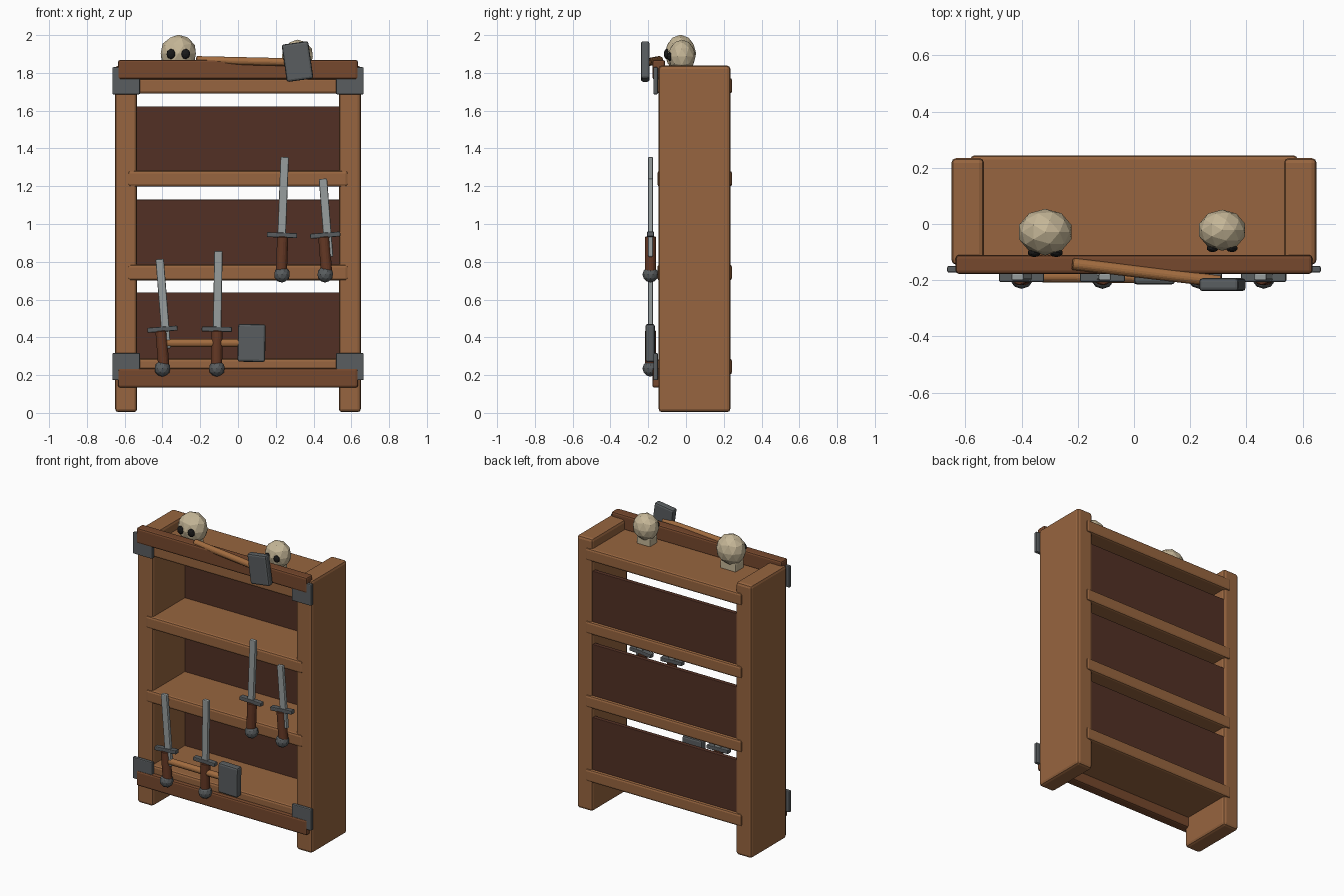
import bpy
from math import radians
from mathutils import Vector

if "Cube" in bpy.data.objects:
    bpy.data.objects.remove(bpy.data.objects["Cube"])


def material(name, rgb):
    m = bpy.data.materials.new(name)
    m.diffuse_color = (*rgb, 1)
    m.use_nodes = True
    m.node_tree.nodes["Principled BSDF"].inputs["Base Color"].default_value = m.diffuse_color
    return m


WOOD = material("oak", (0.31, 0.13, 0.05))
TRIM = material("trim_wood", (0.18, 0.065, 0.026))
PANEL = material("dark_wood", (0.085, 0.03, 0.018))
HANDLE = material("handle_wood", (0.36, 0.15, 0.05))
GRIP = material("leather", (0.13, 0.04, 0.018))
IRON = material("iron", (0.10, 0.11, 0.115))
BLADE = material("steel", (0.31, 0.34, 0.34))
BONE = material("bone", (0.56, 0.47, 0.31))
BLACK = material("socket", (0.01, 0.01, 0.01))


def finish(name, mat, bevel=0, segments=2):
    o = bpy.context.object
    o.name = name
    o.data.materials.append(mat)
    if bevel:
        b = o.modifiers.new("bevel", 'BEVEL')
        b.width = bevel
        b.segments = segments
    return o


def box(name, center, size, mat, bevel=0.006, tilt=0, segments=2):
    bpy.ops.mesh.primitive_cube_add(size=1, location=center)
    o = bpy.context.object
    o.scale = size
    bpy.ops.object.transform_apply(location=False, rotation=False, scale=True)
    o.rotation_euler.y = radians(tilt)
    return finish(name, mat, bevel, segments)


def rod(name, a, b, radius, mat, sides=10):
    a, b = Vector(a), Vector(b)
    bpy.ops.mesh.primitive_cylinder_add(vertices=sides, radius=radius,
                                        depth=(b - a).length, location=(a + b) / 2)
    bpy.context.object.rotation_euler = (b - a).to_track_quat('Z', 'Y').to_euler()
    return finish(name, mat, 0.004, 1)


def ball(name, center, radii, mat, subdivisions=2):
    bpy.ops.mesh.primitive_ico_sphere_add(subdivisions=subdivisions, radius=1, location=center)
    bpy.context.object.scale = radii
    return finish(name, mat)


# Side boards and the iron corner plates
for side, s in (("left", -1), ("right", 1)):
    box(side + "_side_board", (s * 0.592, 0.045, 0.921), (0.117, 0.38, 1.835), WOOD, 0.018)
    for level, z in (("lower", 0.245), ("upper", 1.758)):
        box(f"{side}_{level}_corner_plate", (s * 0.592, -0.161, z), (0.146, 0.024, 0.144), IRON, 0.006)

# Shelves
for i, z in enumerate((0.245, 0.743, 1.24, 1.732)):
    box(f"shelf_{i + 1}", (0, 0.046, z), (1.165, 0.396, 0.084), WOOD, 0.014)

# Back panels, with a gap under the shelf above
for i, z in enumerate((0.445, 0.937, 1.43)):
    box(f"back_panel_{i + 1}", (0, 0.212, z), (1.09, 0.03, 0.385), PANEL, 0.004)

# Front trim rails
box("bottom_trim", (0, -0.144, 0.185), (1.27, 0.068, 0.103), TRIM, 0.012)
box("top_trim", (0, -0.144, 1.817), (1.27, 0.068, 0.103), TRIM, 0.012)

# Swords: x, pommel height, blade bottom, blade tip, tilt
SWORDS = ((-0.400, 0.235, 0.34, 0.815, -4.5), (-0.112, 0.235, 0.34, 0.857, 1),
          (0.233, 0.733, 0.825, 1.355, 2.2), (0.462, 0.733, 0.825, 1.24, -4.5))
for i, (x, z, low, tip, tilt) in enumerate(SWORDS):
    n = f"sword_{i + 1}_"
    y = -0.188
    ball(n + "pommel", (x, y, z), (0.043,) * 3, IRON)
    g = rod(n + "grip", (x, y, z), (x, y, z + 0.2), 0.031, GRIP)
    g.rotation_euler = (0, radians(tilt), 0)
    box(n + "guard", (x, y, z + 0.208), (0.16, 0.036, 0.026), IRON, 0.005, tilt)
    box(n + "blade", (x + 0.004, y, (low + tip) / 2), (0.044, 0.026, tip - low), BLADE, 0.006, tilt)

# Hammers
rod("lower_hammer_handle", (-0.38, -0.186, 0.37), (0.06, -0.19, 0.37), 0.022, HANDLE)
box("lower_hammer_head", (0.072, -0.19, 0.37), (0.146, 0.05, 0.2), IRON, 0.012, 1)
rod("upper_hammer_handle", (-0.22, -0.142, 1.868), (0.31, -0.205, 1.856), 0.022, HANDLE)
box("upper_hammer_head", (0.315, -0.216, 1.86), (0.142, 0.046, 0.2), IRON, 0.012, -8)

# Skulls on the top shelf
for i, (x, y, z, k) in enumerate(((-0.316, -0.029, 1.902, 1.0), (0.314, -0.022, 1.888, 0.88))):
    n = f"skull_{i + 1}_"
    ball(n + "cranium", (x, y, z), (0.098 * k, 0.083 * k, 0.1 * k), BONE)
    box(n + "jaw", (x, y - 0.01, 1.797), (0.115 * k, 0.09 * k, 0.06), BONE, 0.008)
    for side, s in (("left", -1), ("right", 1)):
        ball(n + side + "_eye", (x + s * 0.039 * k, y - 0.073 * k, z - 0.002),
             (0.024 * k, 0.016 * k, 0.027 * k), BLACK)
